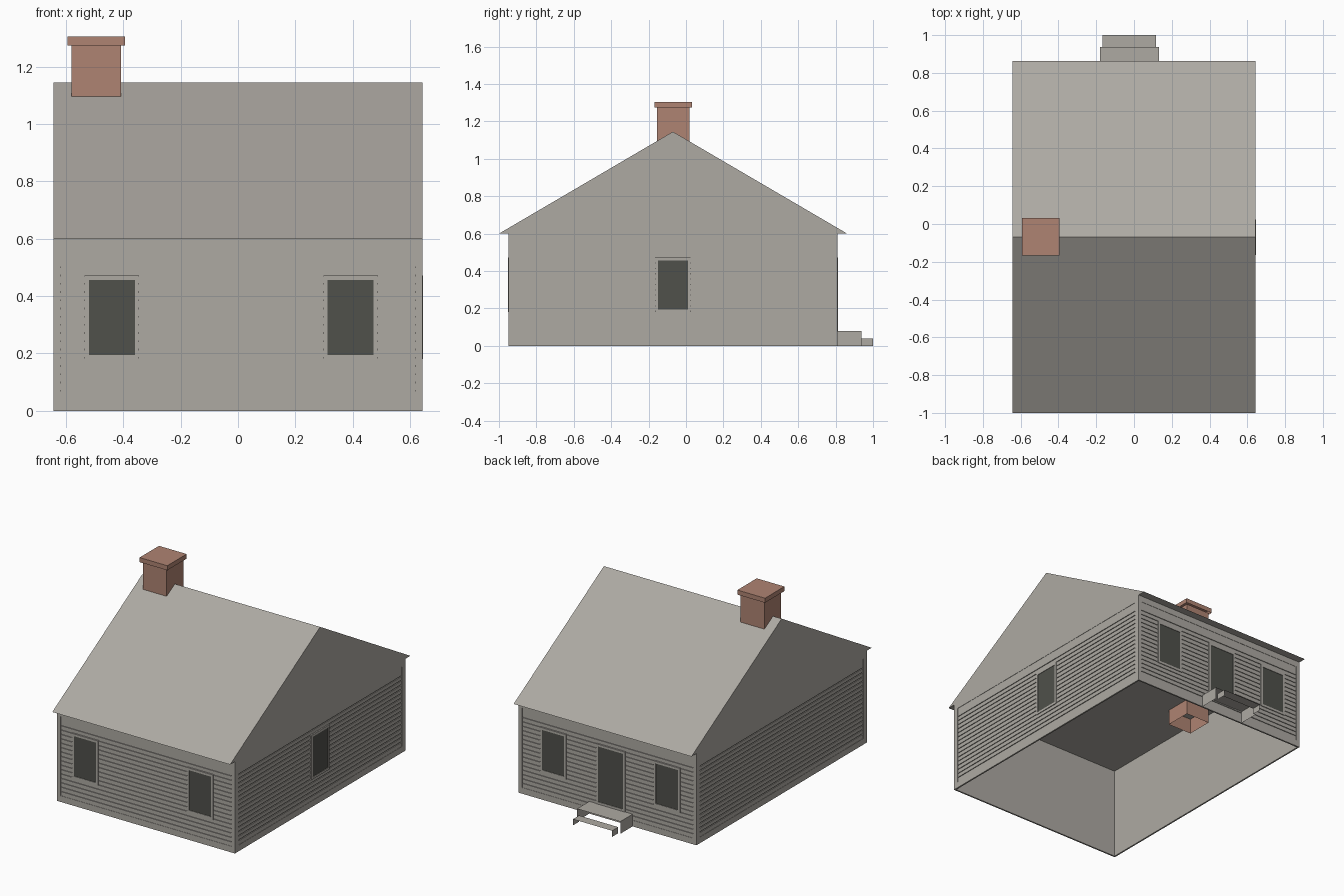
import bpy, bmesh
from math import radians
from mathutils import Matrix, Vector

cube = bpy.data.objects.get("Cube")
if cube:
    bpy.data.objects.remove(cube, do_unlink=True)


def material(name, rgb):
    mat = bpy.data.materials.new(name)
    mat.use_nodes = True
    mat.diffuse_color = (*rgb, 1)
    mat.node_tree.nodes["Principled BSDF"].inputs["Base Color"].default_value = (*rgb, 1)
    return mat


GREY = material("weathered grey", (0.42, 0.40, 0.365))
DARK = material("dark glass", (0.08, 0.082, 0.07))
BRICK = material("brick red", (0.43, 0.23, 0.17))


def finish(name, bm, mat, matrix=Matrix()):
    mesh = bpy.data.meshes.new(name)
    bm.to_mesh(mesh)
    bm.free()
    mesh.materials.append(mat)
    obj = bpy.data.objects.new(name, mesh)
    obj.matrix_world = matrix
    bpy.context.collection.objects.link(obj)
    return obj


def add_box(bm, x, y, z, open_sides=()):
    """Box from three (low, high) ranges; faces along open_sides are left out."""
    spans = (x, y, z)
    size = Vector([b - a for a, b in spans])
    centre = Vector([(a + b) / 2 for a, b in spans])
    verts = bmesh.ops.create_cube(
        bm, size=1, matrix=Matrix.Translation(centre) @ Matrix.Diagonal((*size, 1)))["verts"]
    if open_sides:
        faces = {f for v in verts for f in v.link_faces}
        for f in faces:
            f.normal_update()
        gone = [f for f in faces if any(f.normal.dot(Vector(s)) > 0.9 for s in open_sides)]
        bmesh.ops.delete(bm, geom=gone, context='FACES')


DOWN, UP, BACK, FRONT = (0, 0, -1), (0, 0, 1), (0, 1, 0), (0, -1, 0)
HALF_X, HALF_Y, MID_Y = 0.643, 0.88, -0.07
EAVE, THICK, MARGIN = 0.6, 0.01, 0.025
PANEL_LOW, PANEL_HIGH = 0.04, 0.56
GROOVE, PITCH, COURSES = 0.006, 0.0287, 16


def frame(bm, u, z, border, depth):
    """Four bars around a rectangle, border = (sides, bottom, top) widths."""
    s, b, t = border
    add_box(bm, (u[0], u[0] + s), depth, z)
    add_box(bm, (u[1] - s, u[1]), depth, z)
    add_box(bm, (u[0] + s, u[1] - s), depth, (z[0], z[0] + b))
    add_box(bm, (u[0] + s, u[1] - s), depth, (z[1] - t, z[1]))


def wall(side, angle, half, distance, openings):
    """Wall built facing -y, then turned into place."""
    place = Matrix.Translation((0, MID_Y, 0)) @ Matrix.Rotation(radians(angle), 4, 'Z') \
        @ Matrix.Translation((0, -distance, 0))
    # Backing and corner boards
    bm = bmesh.new()
    add_box(bm, (-half, half), (0.007, THICK), (0, EAVE))
    frame(bm, (-half, half), (0, EAVE),
          (MARGIN, PANEL_LOW, EAVE - PANEL_HIGH), (0, 0.007))
    finish(side + "_wall", bm, GREY, place)
    # Horizontal siding boards separated by grooves
    bm = bmesh.new()
    seams = [0.07 + PITCH * i for i in range(COURSES)]
    lows = [PANEL_LOW] + [s + GROOVE / 2 for s in seams]
    highs = [s - GROOVE / 2 for s in seams] + [PANEL_HIGH]
    for low, high in zip(lows, highs):
        add_box(bm, (-half + MARGIN, half - MARGIN), (0.002, 0.007), (low, high))
    finish(side + "_siding", bm, GREY, place)
    # Windows and doors
    for kind, centre, width, low, high in openings:
        u = (centre - width / 2, centre + width / 2)
        bm = bmesh.new()
        frame(bm, u, (low, high), (0.015, 0.015, 0.015), (-0.003, 0.007))
        finish(f"{side}_{kind}_frame", bm, GREY, place)
        bm = bmesh.new()
        add_box(bm, (u[0] + 0.015, u[1] - 0.015), (0, 0.006), (low + 0.015, high - 0.015))
        finish(f"{side}_{kind}_pane", bm, DARK, place)


def window(centre):
    return ("window", centre, 0.19, 0.18, 0.472)


wall("front", 0, HALF_X, HALF_Y, [window(-0.44), window(0.393)])
wall("back", 180, HALF_X, HALF_Y,
     [window(-0.393), window(0.43), ("door", 0.022, 0.21, 0.08, 0.472)])
wall("left", 90, HALF_Y - THICK, HALF_X, [window(0)])
wall("right", -90, HALF_Y - THICK, HALF_X, [])

# Gabled roof, its underside forming the ceiling
bm = bmesh.new()
profile = [(-1.0, EAVE), (0.862, EAVE), (MID_Y, 1.145)]
gable = bm.faces.new([bm.verts.new((-HALF_X, y, z)) for y, z in profile])
ext = bmesh.ops.extrude_face_region(bm, geom=[gable], use_keep_orig=True)
bmesh.ops.translate(bm, vec=(2 * HALF_X, 0, 0),
                    verts=[v for v in ext["geom"] if isinstance(v, bmesh.types.BMVert)])
bmesh.ops.recalc_face_normals(bm, faces=bm.faces)
finish("roof", bm, GREY)

# Chimney shaft, hanging a little below the ceiling, and its cap
bm = bmesh.new()
add_box(bm, (-0.58, -0.408), (-0.154, 0.018), (0.5, 1.275), (DOWN, UP))
finish("chimney_shaft", bm, BRICK)
bm = bmesh.new()
add_box(bm, (-0.594, -0.394), (-0.168, 0.032), (1.275, 1.305), (DOWN,))
finish("chimney_cap", bm, BRICK)

# Back steps: treads with side panels and no risers
for name, x, y, top in (("upper_step", (-0.181, 0.132), (0.81, 0.937), 0.08),
                        ("lower_step", (-0.166, 0.117), (0.937, 1.0), 0.04)):
    bm = bmesh.new()
    add_box(bm, x, y, (0, top), (DOWN, BACK, FRONT))
    finish(name, bm, GREY)
